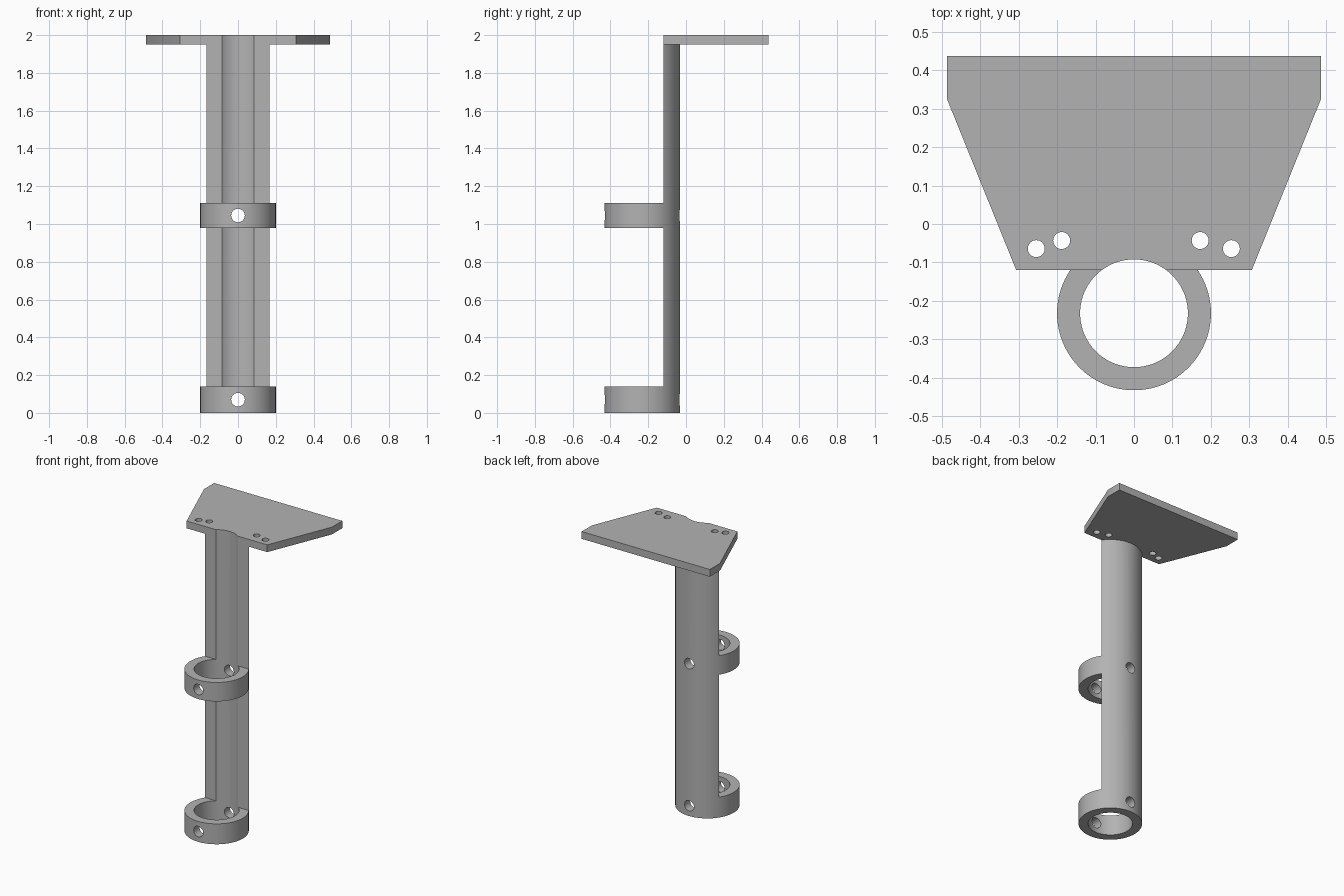
import bpy, bmesh, math
from mathutils import Matrix, Vector

cube = bpy.data.objects.get("Cube")
if cube:
    bpy.data.objects.remove(cube)

AXIS_Y = -0.232      # centre line of the tube
OUTER, INNER = 0.2, 0.14
FRONT = -0.12        # front face of the plate and the cut-away tube
PLATE_Z = 1.95

grey = bpy.data.materials.new("plain grey")
grey.use_nodes = True
colour = (0.45, 0.45, 0.45, 1)
grey.diffuse_color = colour
grey.node_tree.nodes["Principled BSDF"].inputs["Base Color"].default_value = colour


def add_object(name, bm):
    bmesh.ops.recalc_face_normals(bm, faces=bm.faces)
    mesh = bpy.data.meshes.new(name)
    bm.to_mesh(mesh)
    bm.free()
    mesh.materials.append(grey)
    obj = bpy.data.objects.new(name, mesh)
    bpy.context.collection.objects.link(obj)
    return obj


def prism(name, outline, z0, z1):
    bm = bmesh.new()
    base = bm.faces.new([bm.verts.new((x, y, z0)) for x, y in outline])
    top = bmesh.ops.extrude_face_region(bm, geom=[base])["geom"]
    verts = [v for v in top if isinstance(v, bmesh.types.BMVert)]
    bmesh.ops.translate(bm, vec=(0, 0, z1 - z0), verts=verts)
    return add_object(name, bm)


def circle(x, y, r, n):
    angles = [2 * math.pi * i / n for i in range(n)]
    return [(x + r * math.cos(a), y + r * math.sin(a)) for a in angles]


def cut(obj, cutter):
    mod = obj.modifiers.new("cut", 'BOOLEAN')
    mod.operation, mod.solver, mod.object = 'DIFFERENCE', 'EXACT', cutter
    bpy.ops.object.select_all(action='DESELECT')
    bpy.context.view_layer.objects.active = obj
    obj.select_set(True)
    bpy.ops.object.modifier_apply(modifier=mod.name)
    bpy.data.objects.remove(cutter)


# Tube: bored cylinder whose front is cut away except at two clamp rings
post = prism("ringed_post", circle(0, AXIS_Y, OUTER, 96), 0, PLATE_Z)
cut(post, prism("bore_cutter", circle(0, AXIS_Y, INNER, 96), -1, 3))
for z0, z1 in ((0.14, 0.98), (1.11, 2.1)):
    box = [(-1, -1), (1, -1), (1, FRONT), (-1, FRONT)]
    cut(post, prism("front_cutter", box, z0, z1))

# Screw holes through the front and back of each ring
for z in (0.07, 1.045):
    hole = prism("screw_hole_cutter", circle(0, 0, 0.036, 32), -1, 1)
    hole.data.transform(Matrix.Translation(Vector((0, 0, z))) @ Matrix.Rotation(math.pi / 2, 4, 'X'))
    cut(post, hole)

# Top plate with tapered sides, a bore notch and four bolt holes
plate = prism("top_plate", [(-0.306, FRONT), (0.306, FRONT), (0.486, 0.325),
                            (0.486, 0.436), (-0.486, 0.436), (-0.486, 0.325)], PLATE_Z, 2)
cut(plate, prism("notch_cutter", circle(0, AXIS_Y, INNER, 96), 1, 3))
for x, y in ((-0.254, -0.064), (-0.188, -0.043), (0.172, -0.043), (0.253, -0.064)):
    cut(plate, prism("bolt_hole_cutter", circle(x, y, 0.022, 32), 1, 3))

# Smooth the round walls, keep the edges sharp
for obj in (post, plate):
    bpy.ops.object.select_all(action='DESELECT')
    bpy.context.view_layer.objects.active = obj
    obj.select_set(True)
    bpy.ops.object.shade_smooth_by_angle(angle=math.radians(30))
